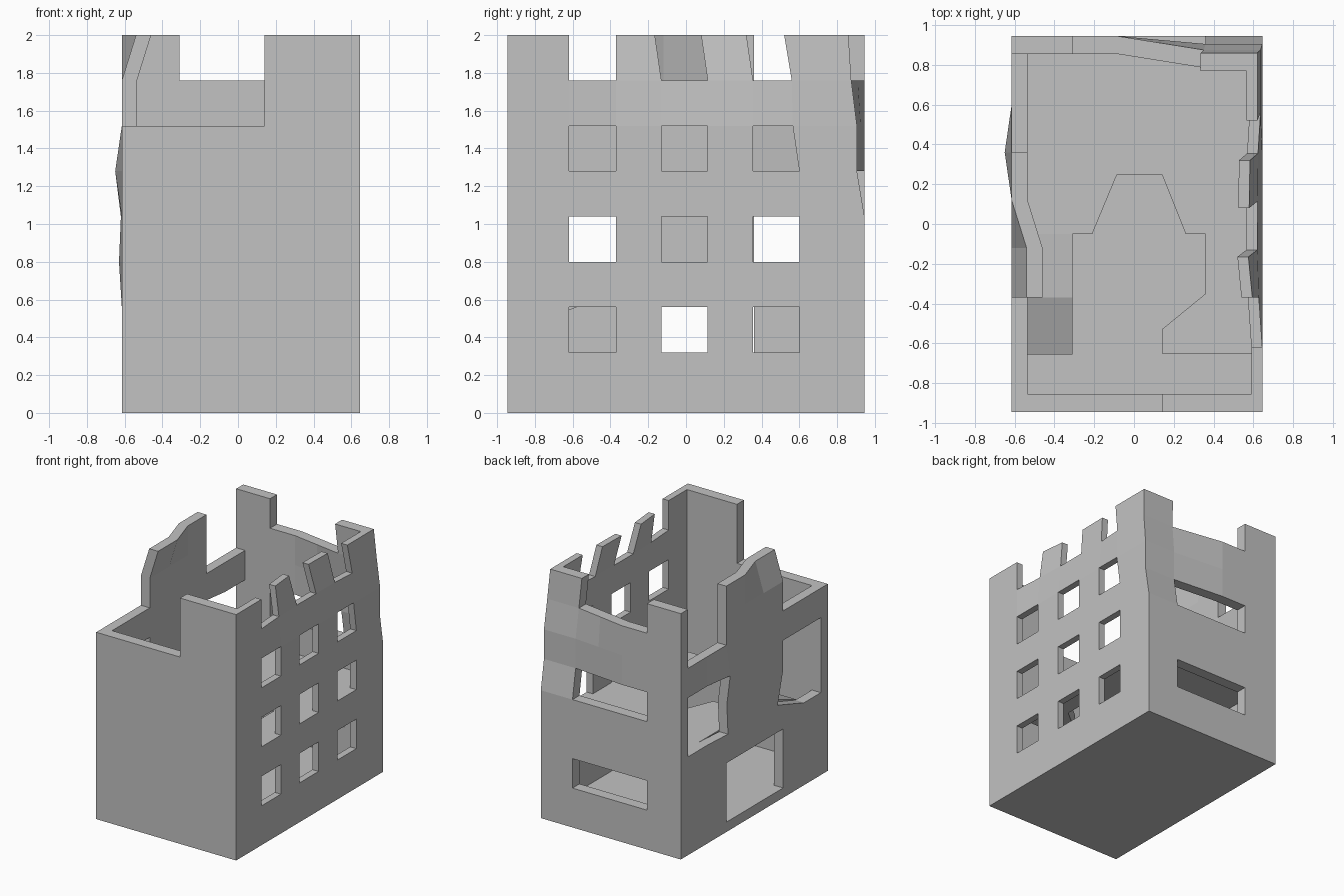
import bpy, bmesh
from mathutils import Vector

if "Cube" in bpy.data.objects:
    bpy.data.objects.remove(bpy.data.objects["Cube"], do_unlink=True)

stone = bpy.data.materials.new("grey stone")
stone.use_nodes = True
grey = (0.54, 0.54, 0.54, 1)
stone.diffuse_color = grey
stone.node_tree.nodes["Principled BSDF"].inputs["Base Color"].default_value = grey

# Outer and inner faces of the walls
LEFT, LEFT_IN, RIGHT_IN, RIGHT = -0.615, -0.535, 0.59, 0.645
FRONT, FRONT_IN, BACK_IN, BACK = -0.945, -0.855, 0.855, 0.945
LEVELS = [0, 0.08] + [0.08 + 0.24 * k for k in range(1, 9)]


def interp(t, pts):
    """Piecewise linear value through (t, value) pairs."""
    if t <= pts[0][0]:
        return pts[0][1]
    for (a, va), (b, vb) in zip(pts, pts[1:]):
        if t <= b:
            return va + (vb - va) * (t - a) / (b - a)
    return pts[-1][1]


def finish(name, bm):
    bmesh.ops.recalc_face_normals(bm, faces=bm.faces)
    mesh = bpy.data.meshes.new(name)
    bm.to_mesh(mesh)
    bm.free()
    mesh.materials.append(stone)
    obj = bpy.data.objects.new(name, mesh)
    bpy.context.collection.objects.link(obj)
    return obj


def panel(name, us, vs, solid, place, bend):
    """Slab of grid cells; place(u, v, side) positions, bend shifts points."""
    bm = bmesh.new()
    cache = {}

    def vert(i, j, side):
        key = (i, j, side)
        if key not in cache:
            p = Vector(place(us[i], vs[j], side))
            cache[key] = bm.verts.new(p + Vector(bend(*p)))
        return cache[key]

    cells = {(i, j) for i in range(len(us) - 1) for j in range(len(vs) - 1)
             if solid((us[i] + us[i + 1]) / 2, (vs[j] + vs[j + 1]) / 2)}
    for i, j in cells:
        ring = [(i, j), (i + 1, j), (i + 1, j + 1), (i, j + 1)]
        for side in (0, 1):
            bm.faces.new([vert(*c, side) for c in ring])
        nbrs = [(i, j - 1), (i + 1, j), (i, j + 1), (i - 1, j)]
        for k, n in enumerate(nbrs):
            if n not in cells:
                a, b = ring[k], ring[(k + 1) % 4]
                bm.faces.new([vert(*a, 0), vert(*b, 0), vert(*b, 1), vert(*a, 1)])
    return finish(name, bm)


# Sagging and leaning of the ruined walls
def straight(x, y, z):
    return (0, 0, 0)


def lean_back_right(x, y, z):
    across = interp(x, [(-0.085, 0), (0.36, 1)])
    rise = interp(z, [(1.52, 0), (1.76, 0.35), (2, 1)])
    dx = rise * across * interp(y, [(-0.62, 0), (-0.37, -0.05), (-0.13, -0.07),
                                    (0.355, -0.062), (0.6, -0.025)])
    corner = interp(z, [(1.04, 0), (1.28, -0.04), (1.52, -0.04), (1.76, -0.07), (2, -0.085)])
    pillar = -0.035 * interp(z, [(1.76, 0), (2, 1)]) * interp(y, [(-0.37, 0), (-0.13, 1)])
    sill = interp(z, [(1.28, 0), (1.52, -0.035), (1.76, -0.04), (2, -0.08)])
    if y > 0.8:
        return (dx, across * corner, 0)
    return (dx, sill if y > 0.5 else pillar, 0)


def sag(y):
    return interp(y, [(-0.64, -0.13), (-0.37, -0.02), (-0.05, 0)])


def lean_left(x, y, z):
    dx = interp(z, [(1.76, 0), (2, 1)]) * interp(y, [(-0.12, 0.075), (0.12, 0)])
    dx -= interp(abs(y - 0.36), [(0, 1), (0.24, 0)]) * interp(
        z, [(0.56, 0), (0.8, 0.015), (1.04, 0.005), (1.28, 0.035), (1.52, 0)])
    if 0.7 < z < 0.9:
        shift = 0.07 if -0.4 < y < -0.3 else 0
        return (dx, shift, sag(y))
    return (dx, 0, 0)


# Which cells of each wall are left standing
def front_solid(x, z):
    return z < (2 if x > 0.14 else 1.52)


def back_solid(x, z):
    middle = -0.31 < x < 0.36
    window = 0.32 < z < 0.56 or 1.04 < z < 1.28
    return not (middle and (window or z > 1.76))


def right_solid(y, z):
    column = any(abs(y - c) < 0.12 for c in (-0.495, 0, 0.48))
    row = any(0 < z - b < 0.24 for b in (0.32, 0.8, 1.28, 1.76))
    return not (column and row)


def left_solid(y, z):
    middle = -0.37 < y < 0.36
    if middle:
        return not 0.08 < z < 0.56
    outer_gap = 0.8 < z < 1.28 and (y > 0.36 or y < -0.37)
    return z < 1.52 and not outer_gap


XS = [LEFT, -0.31, -0.085, 0.14, 0.36, RIGHT]
panel("front_wall", XS, LEVELS, front_solid,
      lambda u, v, s: (u, (FRONT, FRONT_IN)[s], v), straight)
panel("back_wall", XS, LEVELS, back_solid,
      lambda u, v, s: (u, (BACK, BACK_IN)[s], v), lean_back_right)
panel("right_wall", [FRONT_IN, -0.62, -0.37, -0.13, 0.115, 0.355, 0.6, BACK_IN],
      LEVELS, right_solid,
      lambda u, v, s: ((RIGHT, RIGHT_IN)[s], u, v), lean_back_right)
panel("left_wall", [FRONT_IN, -0.64, -0.37, -0.12, 0.12, 0.36, 0.6, BACK_IN],
      LEVELS, left_solid,
      lambda u, v, s: ((LEFT, LEFT_IN)[s], u, v), lean_left)

# Ground slab, inside the walls
panel("ground_floor", [LEFT_IN, RIGHT_IN], [FRONT_IN, BACK_IN], lambda u, v: True,
      lambda u, v, s: (u, v, (0, 0.08)[s]), straight)

# Broken upper floor
SLAB = (0.66, 0.8)
edge = [(LEFT_IN, -0.05), (-0.21, -0.05), (-0.085, 0.25), (0.14, 0.25), (0.26, -0.05),
        (0.36, -0.05), (0.36, -0.35), (0.14, -0.53), (0.14, -0.65), (RIGHT_IN, -0.65),
        (RIGHT_IN, BACK_IN), (LEFT_IN, BACK_IN)]
bm = bmesh.new()
base = bm.faces.new([bm.verts.new((x, y, SLAB[0])) for x, y in edge])
grown = bmesh.ops.extrude_face_region(bm, geom=[base], use_keep_orig=True)["geom"]
bmesh.ops.translate(bm, vec=(0, 0, SLAB[1] - SLAB[0]),
                    verts=[g for g in grown if isinstance(g, bmesh.types.BMVert)])
finish("upper_floor", bm)

# Sagging strip of the upper floor along the left wall
panel("sagging_floor", [LEFT_IN, -0.31], [-0.655, -0.37, -0.05], lambda u, v: True,
      lambda u, v, s: (u, v, SLAB[s]), lambda x, y, z: (0, 0, sag(y)))
